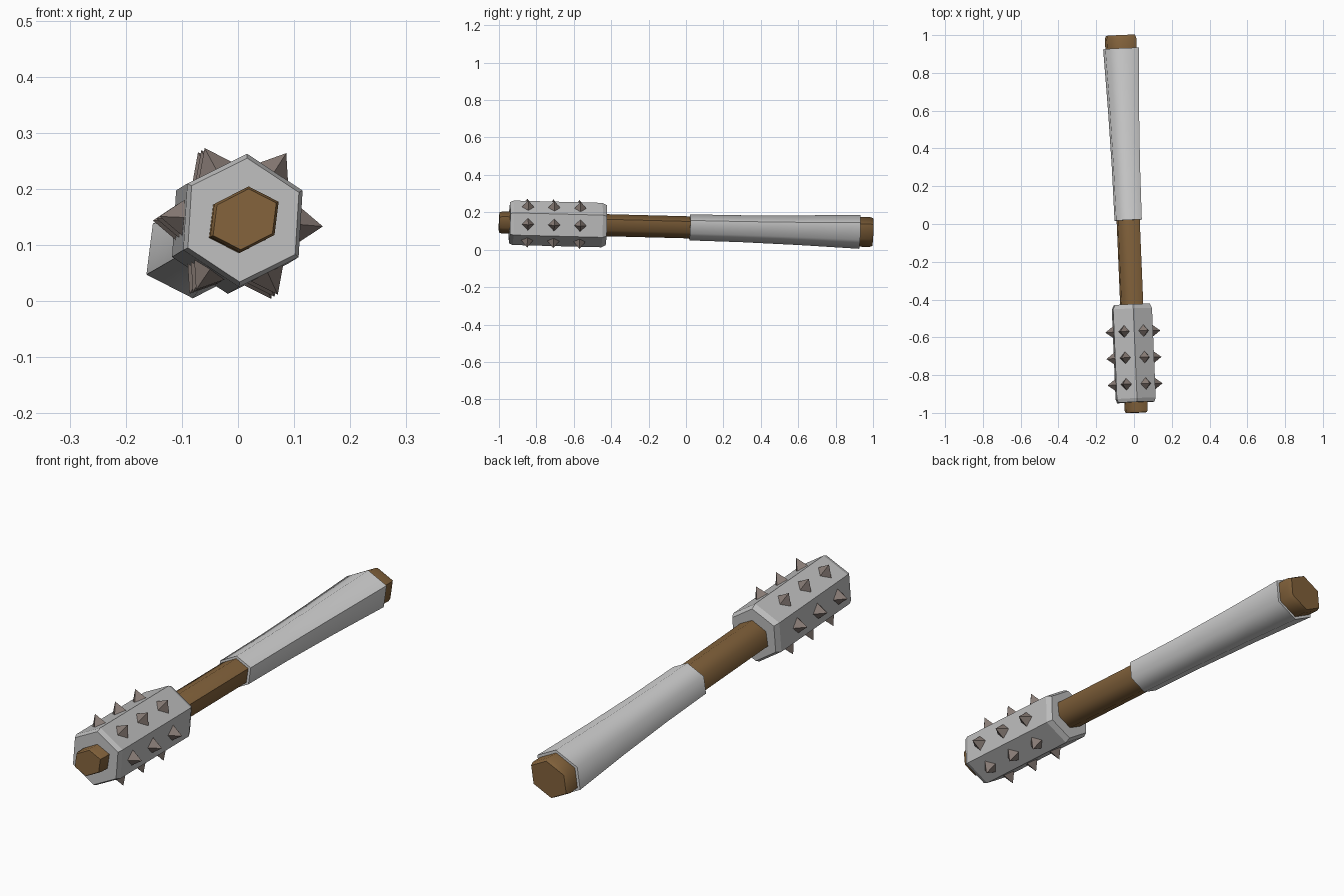
import bpy, bmesh, math
from mathutils import Vector, Matrix

cube = bpy.data.objects.get("Cube")
if cube:
    bpy.data.objects.remove(cube, do_unlink=True)


def material(name, r, g, b):
    m = bpy.data.materials.new(name)
    m.use_nodes = True
    m.diffuse_color = (r, g, b, 1)
    bsdf = m.node_tree.nodes["Principled BSDF"]
    bsdf.inputs["Base Color"].default_value = (r, g, b, 1)
    bsdf.inputs["Roughness"].default_value = 0.8
    return m


wood = material("brown wood", 0.23, 0.125, 0.045)
steel = material("grey metal", 0.52, 0.52, 0.52)
cloth = material("pale cloth", 0.66, 0.66, 0.66)
iron = material("dull spike iron", 0.24, 0.195, 0.175)

# Slightly tilted shaft frame: local y runs along the shaft
along = Vector((-0.042, 1, -0.026)).normalized()
side = along.cross(Vector((0, 0, 1))).normalized()
up = side.cross(along)
frame = Matrix((side, along, up)).transposed().to_4x4()
frame.translation = (-0.03, 0, 0.12)


def finish(name, bm, mat, smooth_angle=None):
    bmesh.ops.recalc_face_normals(bm, faces=bm.faces)
    mesh = bpy.data.meshes.new(name)
    bm.to_mesh(mesh)
    bm.free()
    mesh.materials.append(mat)
    if smooth_angle:
        mesh.shade_smooth()
        mesh.set_sharp_from_angle(angle=math.radians(smooth_angle))
    obj = bpy.data.objects.new(name, mesh)
    obj.matrix_world = frame
    bpy.context.collection.objects.link(obj)
    return obj


def hex_loft(name, rings, u, v, mat, smooth_angle=None):
    """Six-sided loft; rings are (distance along shaft, scale)."""
    bm = bmesh.new()
    loops = []
    for t, s in rings:
        loop = []
        for k in range(6):
            a = math.radians(30 + 60 * k)
            x, z = (Vector(u) * math.cos(a) + Vector(v) * math.sin(a)) * s
            loop.append(bm.verts.new((x, t, z)))
        loops.append(loop)
    for a, b in zip(loops, loops[1:]):
        for k in range(6):
            n = (k + 1) % 6
            bm.faces.new((a[k], a[n], b[n], b[k]))
    bm.faces.new(loops[0])
    bm.faces.new(loops[-1])
    return finish(name, bm, mat, smooth_angle)


# Shaft with flared pommel
shaft_u, shaft_v = (0.0664, 0.0023), (0.0075, 0.059)
hex_loft("wooden_shaft",
         [(-1.0, 0.92), (-0.985, 1), (0.05, 1), (0.5, 1.08),
          (0.92, 1.34), (0.98, 1.37), (1.0, 1.26)],
         shaft_u, shaft_v, wood, 62)

# Flared cloth wrap
hex_loft("grip_wrap",
         [(0.02, 1.18), (0.3, 1.22), (0.6, 1.34), (0.8, 1.46), (0.93, 1.54)],
         shaft_u, shaft_v, cloth, 62)

# Chamfered hexagonal head
R, turn = 0.119, math.radians(-3.5)
c, s = math.cos(turn), math.sin(turn)
hex_loft("mace_head",
         [(-0.945, 0.93), (-0.925, 1), (-0.45, 1), (-0.427, 0.9)],
         (R * c, R * s), (-R * s, R * c), steel)

# Three pyramid spikes on each of the six faces
bm = bmesh.new()
base, tip = 0.098, 0.146
for k in range(6):
    a = turn + math.radians(60 * k)
    out = Vector((math.cos(a), 0, math.sin(a)))
    across = Vector((0, 1, 0)).cross(out)
    turned = Matrix((across, (0, 1, 0), -out if across.cross(Vector((0, 1, 0))).dot(out) < 0 else out))
    for t in (-0.85, -0.71, -0.57):
        place = turned.transposed().to_4x4()
        place.translation = out * (base + tip) / 2 + Vector((0, t, 0))
        # keep the apex pointing outward
        flip = turned[2].dot(out) < 0
        bmesh.ops.create_cone(bm, cap_ends=True, segments=4,
                              radius1=0 if flip else 0.036,
                              radius2=0.036 if flip else 0,
                              depth=tip - base, matrix=place)
bmesh.ops.remove_doubles(bm, verts=bm.verts, dist=0.0005)
finish("head_spikes", bm, iron)
